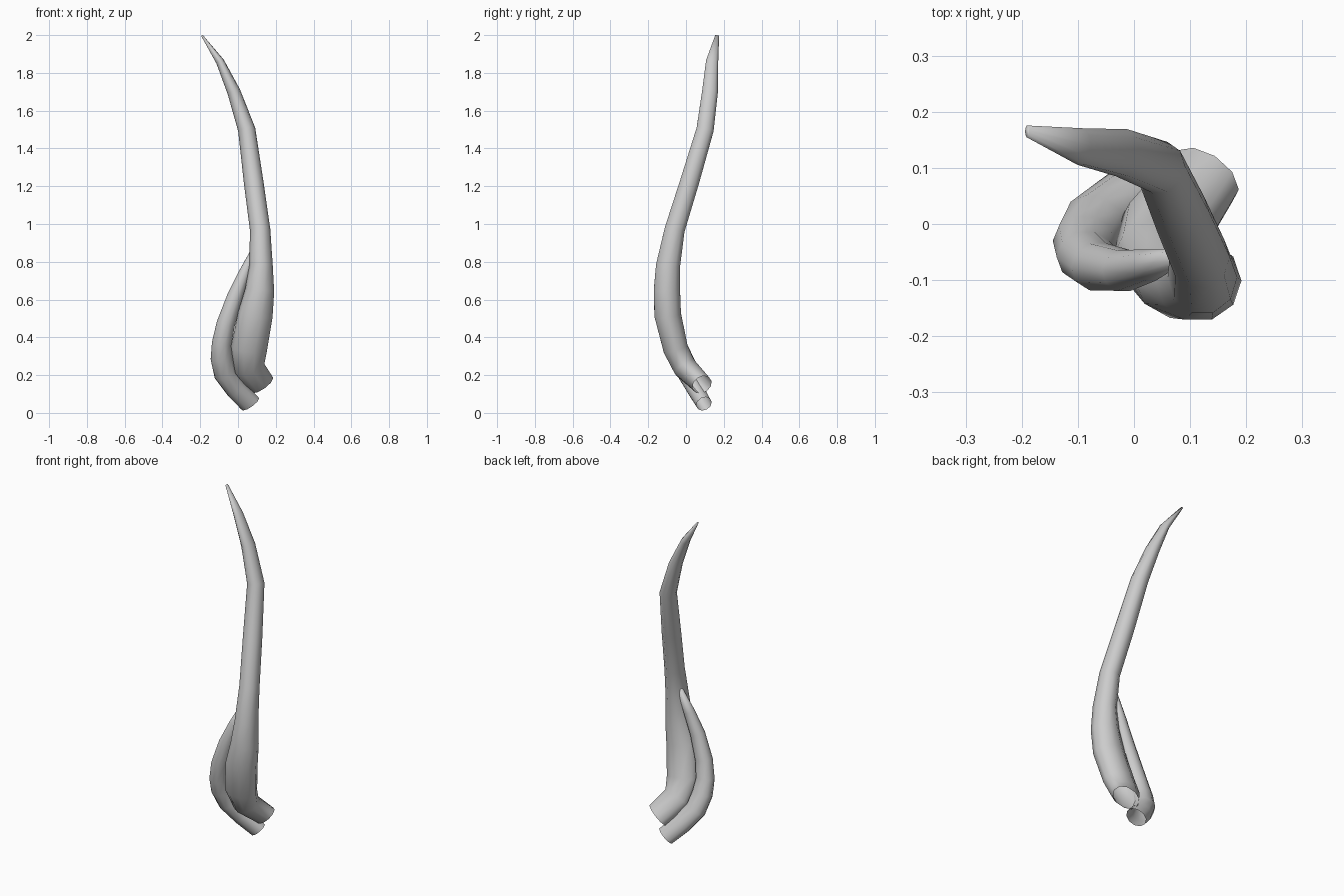
import bpy, bmesh, math
from mathutils import Vector

SIDES = 10


def horn(name, rings, base_dir):
    """Open tube through rings of (x, y, z, half width, half depth)."""
    bm = bmesh.new()
    pts = [Vector(r[:3]) for r in rings]
    loops = []
    for i, r in enumerate(rings):
        t = pts[min(i + 1, len(pts) - 1)] - pts[max(i - 1, 0)]
        t = (Vector(base_dir) if i == 0 else t).normalized()
        u = Vector((1, 0, 0))
        u = (u - t * u.dot(t)).normalized()
        v = t.cross(u)
        loop = []
        for k in range(SIDES):
            a = 2 * math.pi * k / SIDES
            loop.append(bm.verts.new(pts[i] + u * r[3] * math.cos(a) + v * r[4] * math.sin(a)))
        loops.append(loop)
    for a, b in zip(loops, loops[1:]):
        for k in range(SIDES):
            n = (k + 1) % SIDES
            bm.faces.new((a[k], a[n], b[n], b[k]))
    bm.faces.new(loops[-1])
    me = bpy.data.meshes.new(name)
    bm.to_mesh(me)
    bm.free()
    ob = bpy.data.objects.new(name, me)
    bpy.context.collection.objects.link(ob)
    for p in me.polygons:
        p.use_smooth = True
    return ob


# Tall main horn, open at the root
horn("main_horn", [
    (0.125, 0.085, 0.150, 0.075, 0.055),
    (0.058, -0.005, 0.240, 0.085, 0.066),
    (0.058, -0.055, 0.340, 0.096, 0.069),
    (0.092, -0.097, 0.520, 0.092, 0.074),
    (0.115, -0.101, 0.650, 0.077, 0.073),
    (0.122, -0.095, 0.780, 0.062, 0.067),
    (0.117, -0.060, 0.970, 0.054, 0.056),
    (0.083, 0.018, 1.220, 0.052, 0.053),
    (0.046, 0.101, 1.500, 0.046, 0.048),
    (-0.022, 0.127, 1.700, 0.035, 0.044),
    (-0.095, 0.138, 1.860, 0.022, 0.034),
    (-0.190, 0.165, 1.997, 0.005, 0.011),
], (-0.62, -0.5, 0.75))

# Short side prong curling into the main horn
horn("side_prong", [
    (0.065, 0.095, 0.048, 0.058, 0.043),
    (-0.010, 0.050, 0.125, 0.058, 0.047),
    (-0.068, 0.005, 0.205, 0.060, 0.050),
    (-0.086, -0.032, 0.290, 0.059, 0.050),
    (-0.086, -0.058, 0.370, 0.052, 0.047),
    (-0.065, -0.076, 0.470, 0.049, 0.044),
    (-0.018, -0.083, 0.610, 0.042, 0.038),
    (0.030, -0.073, 0.730, 0.032, 0.029),
    (0.082, -0.058, 0.860, 0.014, 0.014),
], (-0.6, -0.4, 0.75))
